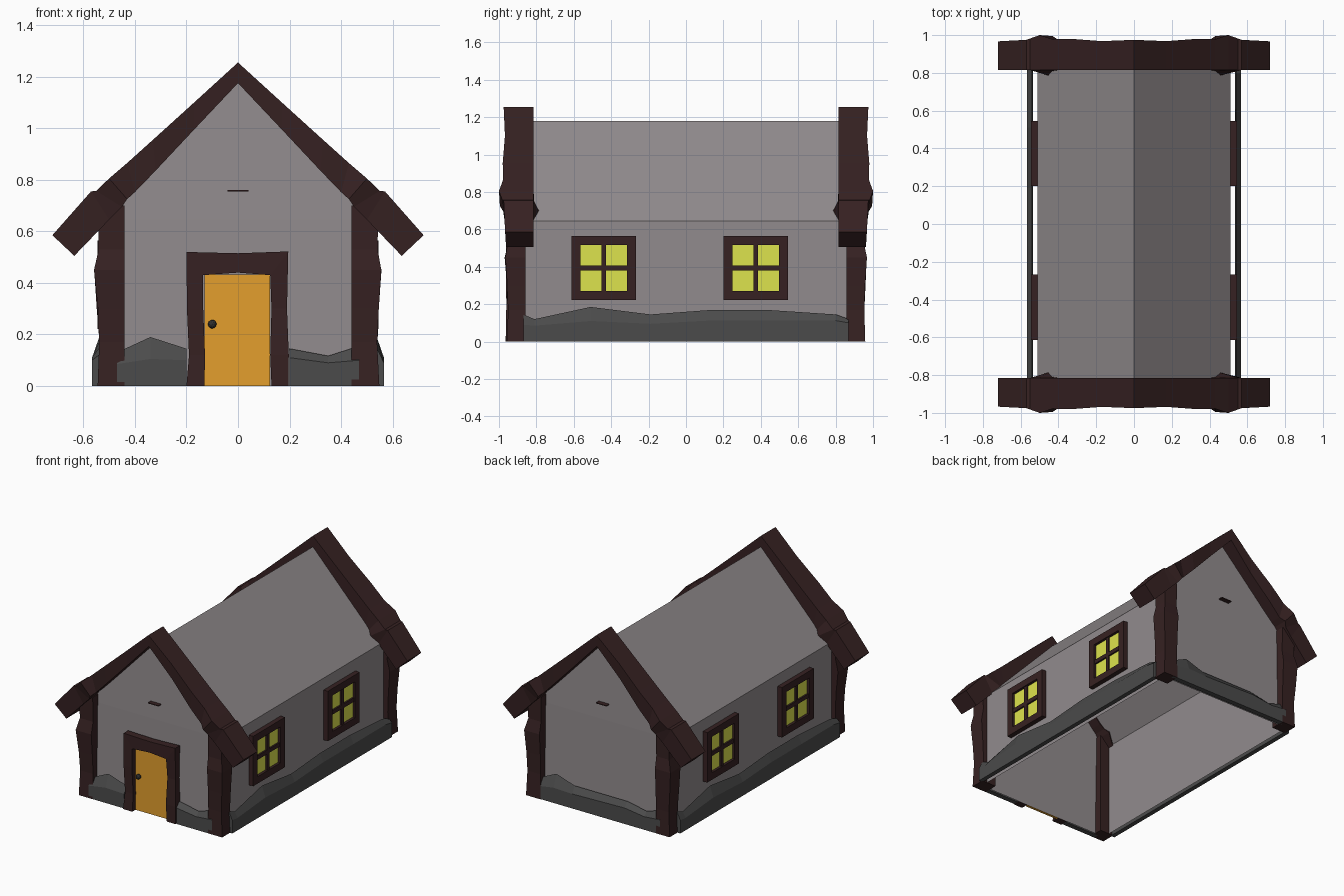
import bpy, bmesh, random
from mathutils import Vector, Matrix

if "Cube" in bpy.data.objects:
    bpy.data.objects.remove(bpy.data.objects["Cube"])

random.seed(4)

def material(name, r, g, b):
    m = bpy.data.materials.new(name)
    m.diffuse_color = (r, g, b, 1)
    m.use_nodes = True
    m.node_tree.nodes["Principled BSDF"].inputs["Base Color"].default_value = m.diffuse_color
    return m

PLASTER = material("grey plaster", .285, .26, .267)
WOOD = material("dark wood", .037, .0155, .016)
STONE = material("dark stone", .070, .070, .070)
DOOR = material("orange door", .77, .345, .026)
GLASS = material("yellow glass", .73, .77, .075)
IRON = material("black iron", .03, .03, .03)

def finish(name, bm, mat):
    bmesh.ops.recalc_face_normals(bm, faces=bm.faces[:])
    me = bpy.data.meshes.new(name)
    bm.to_mesh(me)
    bm.free()
    me.materials.append(mat)
    ob = bpy.data.objects.new(name, me)
    bpy.context.collection.objects.link(ob)
    return ob

def loft(name, rings, mat, cyclic=False, turn=Matrix()):
    """Skin a row of equal cross-sections, capped or joined end to end."""
    bm = bmesh.new()
    rows = [[bm.verts.new(turn @ Vector(p)) for p in r] for r in rings]
    n = len(rows[0])
    pairs = list(zip(rows, rows[1:])) + ([(rows[-1], rows[0])] if cyclic else [])
    for a, b in pairs:
        for i in range(n):
            j = (i + 1) % n
            bm.faces.new((a[i], a[j], b[j], b[i]))
    if not cyclic:
        bm.faces.new(rows[0])
        bm.faces.new(rows[-1][::-1])
    return finish(name, bm, mat)

def box(name, lo, hi, mat):
    ring = lambda z: [(lo[0], lo[1], z), (hi[0], lo[1], z), (hi[0], hi[1], z), (lo[0], hi[1], z)]
    return loft(name, [ring(lo[2]), ring(hi[2])], mat)

def wobble(a):
    return random.uniform(-a, a)

# House shell: gabled prism, open underneath, gables leaning in slightly
bm = bmesh.new()
outline = [(-.51, .91, 0), (-.51, .898, .645), (0, .875, 1.18), (.51, .898, .645), (.51, .91, 0)]
front = [bm.verts.new((x, -y, z)) for x, y, z in outline]
back = [bm.verts.new((x, y, z)) for x, y, z in outline]
for g in (front, back):
    bm.faces.new((g[0], g[1], g[3], g[4]))
    bm.faces.new((g[1], g[2], g[3]))
for i in range(4):
    bm.faces.new((front[i], front[i + 1], back[i + 1], back[i]))
finish("house_shell", bm, PLASTER)

# Gable boards: outer x, z, inner x, z, front depth, back depth
half = [(.72, .585, .635, .505, .967, .815), (.57, .755, .50, .645, .975, .815),
        (.55, .757, .45, .695, .982, .785), (.50, .805, .43, .725, 1.0, .81),
        (.43, .865, .40, .752, .978, .815), (.33, .955, .32, .835, .98, .815),
        (.17, 1.10, .17, .995, .968, .815), (0, 1.255, 0, 1.175, .975, .815)]
for end, s in (("front", -1), ("back", 1)):
    rings = []
    for sx, part in ((-1, half), (1, half[-2::-1])):
        for xo, zo, xi, zi, f, b in part:
            rings.append([(sx * xo, s * f, zo), (sx * xi, s * (f - .005), zi),
                          (sx * xi, s * b, zi), (sx * xo, s * .815, zo)])
    loft(end + "_gable_boards", rings, WOOD)
    # Small peg showing through the gable
    y0, y1 = sorted((s * .885, s * .925))
    box(end + "_gable_peg", (-.04, y0, .755), (.04, y1, .76), WOOD)

# Rough corner posts
for sx in (-1, 1):
    for sy in (-1, 1):
        rings = []
        for z, e in ((0, .003), (.17, -.004), (.3, .003), (.45, .013), (.53, -.004), (.7, 0)):
            x, y = .543 + e + wobble(.003), .955 + e + wobble(.003)
            rings.append([(sx * .44, sy * .857, z), (sx * x, sy * .857, z),
                          (sx * x, sy * y, z), (sx * .44, sy * y, z)])
        loft("corner_post", rings, WOOD)

# Stone footing: position along wall, ledge height, top height
def footing(name, profile, out, top, turn):
    rings = [[(u, -top + .005, 0), (u, -out, 0), (u, -out, lo), (u, -top, hi)]
             for u, lo, hi in profile]
    loft(name, rings, STONE, turn=turn)

side = [(-.87, .09, .145), (-.81, .085, .12), (-.51, .11, .185), (-.19, .095, .145),
        (.12, .112, .168), (.45, .112, .168), (.80, .112, .145), (.87, .10, .12)]
left = [(-.47, .085, .13), (-.34, .105, .19), (-.2, .10, .145)]
right = [(.2, .11, .145), (.35, .09, .117), (.47, .10, .155)]
rot = lambda d: Matrix.Rotation(d * 1.5707963, 4, 'Z')
footing("right_footing", side, .566, .54, rot(1))
footing("left_footing", side, .566, .54, rot(3))
footing("front_left_footing", left, .955, .925, rot(0))
footing("front_right_footing", right, .955, .925, rot(0))
footing("back_footing", left + right, .955, .925, rot(2))

# Door, its rough frame and knob
box("door", (-.13, -.93, 0), (.125, -.912, .432), DOOR)
path = [(-.2, 0, -.13, 0), (-.19, .12, -.128, .12), (-.198, .3, -.135, .3),
        (-.2, .52, -.135, .43), (0, .515, 0, .44), (.195, .522, .125, .43),
        (.19, .3, .13, .3), (.197, .12, .125, .12), (.195, 0, .13, 0)]
rings = []
for xo, zo, xi, zi in path:
    f = -.96 + wobble(.006)
    rings.append([(xo, f, zo), (xi, f, zi), (xi, -.911, zi), (xo, -.911, zo)])
loft("door_frame", rings, WOOD)
bm = bmesh.new()
bmesh.ops.create_icosphere(bm, subdivisions=2, radius=.017,
                           matrix=Matrix.Translation((-.1, -.942, .24)))
finish("door_knob", bm, IRON)

# Windows: mitred frame, glazing bars and glass plate
for s in (-1, 1):
    for cy in (-.44, .373):
        zc = .393
        rings = []
        for a, b in ((-1, -1), (1, -1), (1, 1), (-1, 1)):
            yo, zo = cy + a * .173, zc + b * .172
            yi, zi = cy + a * .124, zc + b * .124
            rings.append([(s * .512, yo, zo), (s * .545, yo, zo),
                          (s * .545, yi, zi), (s * .512, yi, zi)])
        loft("window_frame", rings, WOOD, cyclic=True)
        x0, x1 = sorted((s * .52, s * .538))
        box("window_upright", (x0, cy - .013, zc - .125), (x1, cy + .013, zc + .125), WOOD)
        box("window_crossbar", (x0, cy - .125, zc - .014), (x1, cy + .125, zc + .014), WOOD)
        x0, x1 = sorted((s * .522, s * .527))
        box("window_glass", (x0, cy - .125, zc - .125), (x1, cy + .125, zc + .125), GLASS)
